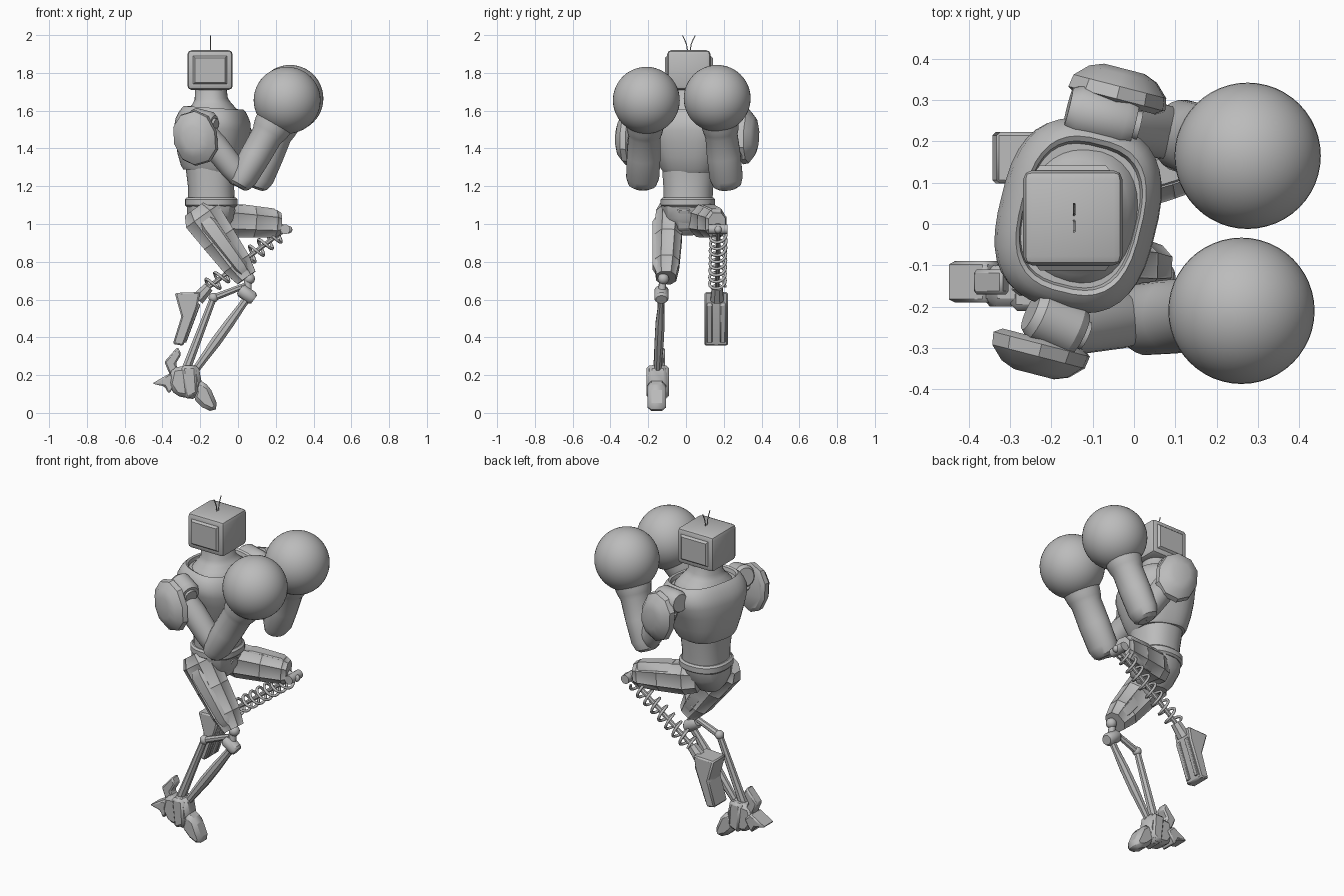
import bpy, bmesh, math
from mathutils import Vector

if "Cube" in bpy.data.objects:
    bpy.data.objects.remove(bpy.data.objects["Cube"], do_unlink=True)

grey = bpy.data.materials.new("plain grey")
grey.use_nodes = True
grey.diffuse_color = (0.5, 0.5, 0.5, 1)
grey.node_tree.nodes["Principled BSDF"].inputs["Base Color"].default_value = (0.5, 0.5, 0.5, 1)

X, Y, Z = Vector((1, 0, 0)), Vector((0, 1, 0)), Vector((0, 0, 1))


def finish(name, bm, bevel=0):
    bmesh.ops.recalc_face_normals(bm, faces=bm.faces)
    mesh = bpy.data.meshes.new(name)
    bm.to_mesh(mesh)
    bm.free()
    mesh.materials.append(grey)
    ob = bpy.data.objects.new(name, mesh)
    bpy.context.collection.objects.link(ob)
    bpy.ops.object.select_all(action='DESELECT')
    ob.select_set(True)
    bpy.context.view_layer.objects.active = ob
    bpy.ops.object.shade_smooth_by_angle(angle=math.radians(32))
    if bevel:
        mod = ob.modifiers.new("Bevel", 'BEVEL')
        mod.width, mod.segments = bevel, 1


def loft(name, p0, p1, stations, ref=Y, n=24, power=2.0, inset=0):
    """Sweep (t, radius along ref, radius across) sections from p0 to p1."""
    p0, p1 = Vector(p0), Vector(p1)
    axis = (p1 - p0).normalized()
    u = (ref - axis * ref.dot(axis)).normalized()
    v = axis.cross(u)
    bm = bmesh.new()
    rings = []
    for t, ru, rv in stations:
        ring = []
        for i in range(n):
            a = math.tau * (i + 0.5) / n
            c, s = math.cos(a), math.sin(a)
            c = math.copysign(abs(c) ** (2 / power), c)
            s = math.copysign(abs(s) ** (2 / power), s)
            ring.append(bm.verts.new(p0.lerp(p1, t) + u * ru * c + v * rv * s))
        rings.append(ring)
    sides = [bm.faces.new((a[i], a[(i + 1) % n], b[(i + 1) % n], b[i]))
             for a, b in zip(rings, rings[1:]) for i in range(n)]
    bm.faces.new(rings[0][::-1])
    bm.faces.new(rings[-1])
    bmesh.ops.recalc_face_normals(bm, faces=bm.faces)
    if inset:
        bmesh.ops.inset_individual(bm, faces=sides, thickness=inset, depth=-inset / 3)
    finish(name, bm)


def rod(name, p0, p1, r0, r1=None, n=12):
    loft(name, p0, p1, [(0, r0, r0), (1, r1 or r0, r1 or r0)], Y + X * 0.01, n)


def ball(name, centre, r, seg=16):
    bm = bmesh.new()
    bmesh.ops.create_uvsphere(bm, u_segments=seg, v_segments=seg // 2, radius=r)
    bmesh.ops.translate(bm, verts=bm.verts, vec=centre)
    finish(name, bm)


def prism(name, profile, y, half, bevel=0.008):
    """Extrude an x-z outline across y."""
    bm = bmesh.new()
    near, far = [[bm.verts.new((x, y + s * half, z)) for x, z in profile] for s in (-1, 1)]
    k = len(profile)
    bm.faces.new(near)
    bm.faces.new(far[::-1])
    for i in range(k):
        bm.faces.new((near[i], near[(i + 1) % k], far[(i + 1) % k], far[i]))
    finish(name, bm, bevel)


def wire(name, points, r):
    cu = bpy.data.curves.new(name, 'CURVE')
    cu.dimensions, cu.bevel_depth, cu.bevel_resolution = '3D', r, 1
    sp = cu.splines.new('POLY')
    sp.points.add(len(points) - 1)
    for p, co in zip(sp.points, points):
        p.co = (*co, 1)
    cu.materials.append(grey)
    bpy.context.collection.objects.link(bpy.data.objects.new(name, cu))


# Head: rounded box with raised, tapered panels on two sides
bm = bmesh.new()
bmesh.ops.create_cube(bm, size=1)
bmesh.ops.scale(bm, verts=bm.verts, vec=(0.24, 0.23, 0.21))
bmesh.ops.translate(bm, verts=bm.verts, vec=(-0.148, 0.015, 1.815))
bmesh.ops.bevel(bm, geom=bm.edges[:], offset=0.022, segments=2, affect='EDGES', profile=0.5)
walls = [f for f in bm.faces if abs(f.normal.y) > 0.9 and f.calc_area() > 0.02]
bmesh.ops.inset_individual(bm, faces=walls, thickness=0.012, depth=0)
bmesh.ops.inset_individual(bm, faces=walls, thickness=0.014, depth=0.012)
finish("head", bm)
for side in (-1, 1):
    wire("antenna", [(-0.145, 0.015 + side * d, z) for d, z in
                     ((0.006, 1.91), (0.012, 1.95), (0.022, 1.975), (0.034, 1.998))], 0.003)

# Torso, turned slightly toward the right shoulder and leaning forward
facing = Vector((math.cos(-0.24), math.sin(-0.24), 0))
loft("neck", (-0.135, 0.018, 1.53), (-0.145, 0.015, 1.73),
     [(0, .15, .18), (.25, .14, .168), (.4, .122, .14), (.54, .1, .11), (.66, .086, .094),
      (1, .08, .088)], facing, 32, 2.3)
loft("chest", (-0.15, 0.022, 1.28), (-0.128, 0.02, 1.615),
     [(0, .135, .14), (.06, .148, .153), (.25, .17, .175), (.5, .187, .205), (.68, .192, .228),
      (.8, .187, .232), (.9, .172, .22), (.96, .16, .207), (1, .148, .19), (.98, .14, .178),
      (.92, .136, .172)], facing, 36, 2.75)
loft("abdomen", (-0.14, 0.01, 1.11), (-0.145, 0.015, 1.31),
     [(0, .124, .13), (.4, .122, .132), (.8, .13, .14), (1, .135, .142)], X, 32, 2.3)
loft("belt", (-0.142, 0.01, 1.09), (-0.142, 0.01, 1.14),
     [(0, .13, .135), (.2, .14, .145), (.8, .14, .145), (1, .13, .135)], X, 32, 2.3)
loft("pelvis", (-0.155, 0, 0.945), (-0.142, 0.005, 1.1),
     [(0, .065, .045), (.25, .1, .085), (.6, .128, .13), (1, .132, .14)], X, 12, 2.3)
prism("groin_plate", [(-.04, 1.09), (-.01, 1.08), (-.05, .97), (-.1, .95)], -0.01, 0.035)

# Arms: shoulder barrel, armour pad, upper arm, forearm and round glove
arms = {
    "right": ((-.25, -.21, 1.555), (-.13, -.265, 1.525), (-.22, -.278, 1.455), -1, .148,
              (-.19, -.25, 1.5), (.02, -.23, 1.235), (.26, -.21, 1.655)),
    "left": ((-.16, .28, 1.56), (.0, .24, 1.55), (-.045, .29, 1.465), 1, .15,
             (-.06, .25, 1.5), (.11, .215, 1.23), (.275, .165, 1.665)),
}
for side, (a, b, pad, sign, tall, shoulder, elbow, glove) in arms.items():
    a, b, pad = Vector(a), Vector(b), Vector(pad)
    loft(side + "_shoulder_barrel", a, b,
         [(0, .05, .05), (.15, .065, .065), (.85, .065, .065), (1, .052, .052)])
    rod(side + "_shoulder_disc", b, b + (b - a).normalized() * 0.014, 0.036, n=20)
    out = Vector((0.25, 0.97, 0)) * sign
    loft(side + "_shoulder_pad", pad, pad + out * 0.088,
         [(0, tall * .85, .1), (.15, tall, .12), (.5, tall * .96, .115),
          (.85, tall * .7, .084), (1, tall * .42, .05)], Z - X * 0.3, 10, 2.2)
    loft(side + "_upper_arm", shoulder, elbow,
         [(0, .06, .06), (.3, .07, .07), (.75, .066, .066), (.95, .06, .06), (1.08, .035, .035)])
    loft(side + "_forearm", elbow, glove,
         [(-.09, .052, .042), (-.06, .074, .06), (.03, .088, .076), (.3, .09, .082),
          (.55, .086, .084), (.6, .093, .093), (.66, .098, .1), (1, .12, .12)])
    ball(side + "_glove", glove, 0.177, 48)

# Right leg: panelled thigh, knee joint and two shin rods
loft("right_thigh", (-.22, -.085, 1.085), (.045, -.105, .715),
     [(0, .058, .08), (.12, .077, .112), (.45, .076, .1), (.8, .07, .086), (1, .057, .062)],
     Y, 8, 2.4, 0.008)
loft("right_thigh_plate", (-.17, -.1, 1.02), (.035, -.108, .745),
     [(0, .065, .05), (.1, .081, .06), (.9, .074, .045), (1, .057, .035)], Y, 8, 3)
ball("right_knee_ball", (.06, -.12, .71), 0.03)
rod("right_knee_stem", (.05, -.12, .72), (.055, -.13, .62), 0.02)
loft("right_knee_housing", (.01, -.13, .655), (.085, -.13, .6),
     [(0, .03, .026), (.15, .038, .036), (.85, .038, .036), (1, .03, .026)])
loft("right_shin", (.055, -.13, .615), (-.23, -.15, .22),
     [(0, .022, .022), (.12, .017, .022), (.35, .026, .028), (.6, .026, .03), (1, .018, .02)],
     Y, 8)
rod("right_knee_link", (.04, -.13, .675), (-.14, -.13, .605), 0.016, 0.02, n=8)
ball("right_link_joint", (-.13, -.13, .61), 0.026)
rod("right_calf_rod", (-.13, -.13, .61), (-.275, -.15, .23), 0.019, 0.026, n=8)

# Right foot
prism("right_foot", [(-.35, .24), (-.21, .255), (-.19, .15), (-.22, .07), (-.33, .09), (-.37, .15)],
      -.15, .05, .02)
prism("right_ankle_guard", [(-.3, .25), (-.22, .25), (-.21, .1), (-.28, .07)], -.15, .06, .015)
prism("right_toe", [(-.21, .18), (-.15, .14), (-.105, .035), (-.13, .002), (-.19, .03), (-.24, .08)],
      -.155, .048, .02)
prism("right_heel_guard", [(-.39, .27), (-.32, .35), (-.3, .31), (-.33, .26), (-.3, .2),
                           (-.36, .2)], -.14, .03)
prism("right_heel_spur", [(-.455, .155), (-.36, .21), (-.32, .17), (-.365, .1), (-.39, .14)],
      -.14, .05)

# Left leg: raised thigh, knee pin, coil spring and hanging lower block
loft("left_thigh", (-.13, .07, 1.025), (.22, .165, 1.0),
     [(0, .06, .08), (.2, .08, .095), (.6, .072, .087), (.93, .062, .077), (1, .05, .063)],
     Y, 8, 2.4, 0.008)
loft("left_thigh_plate", (.0, .11, 1.02), (.2, .165, 1.005),
     [(0, .055, .085), (.1, .06, .09), (.9, .05, .08), (1, .04, .065)], Y, 8, 3)
rod("left_knee_stem", (.19, .165, .99), (.26, .17, .97), 0.022)
rod("left_knee_pin", (.25, .12, .972), (.25, .22, .972), 0.026)
ball("left_knee_knob", (.268, .17, .97), 0.02)
top, end = Vector((.24, .172, .965)), Vector((-.19, .165, .64))
axis = (end - top).normalized()
across = axis.cross(Y).normalized()
turns, steps = 8, 18
coil = []
for i in range(turns * steps + 1):
    a = math.tau * i / steps
    base = top.lerp(end, 0.06 + 0.86 * i / (turns * steps))
    coil.append(base + Y * 0.042 * math.cos(a) + across * 0.042 * math.sin(a))
wire("left_spring", coil, 0.008)
rod("left_spring_core", top, end, 0.013, n=8)
rod("left_spring_socket", top.lerp(end, .92), end - Z * .02 + axis * .03, 0.03, 0.038, n=8)
prism("left_lower_leg", [(-.335, .635), (-.2, .64), (-.215, .56), (-.29, .355), (-.345, .365),
                         (-.3, .51)], .16, .062)
for y in (.125, .195):
    prism("left_lower_leg_rib", [(-.225, .6), (-.2, .57), (-.275, .37), (-.3, .38)], y, .014, .004)
